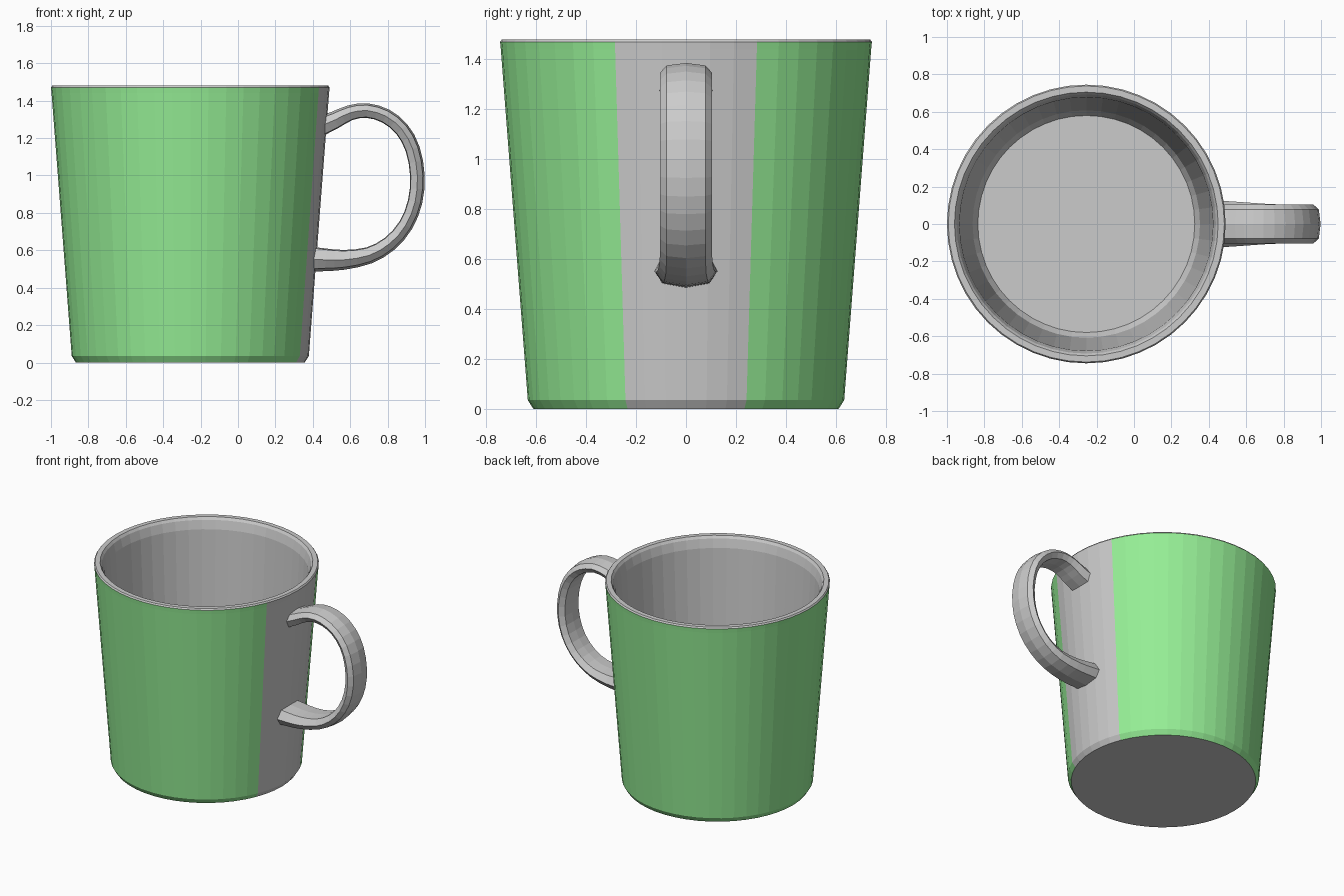
import bpy, bmesh, math
from mathutils import Vector

if "Cube" in bpy.data.objects:
    bpy.data.objects.remove(bpy.data.objects["Cube"])

CX = -0.255      # axis of the cup
SEG = 48         # sides of the cup


def make_object(name, bm, materials=()):
    bmesh.ops.recalc_face_normals(bm, faces=bm.faces)
    mesh = bpy.data.meshes.new(name)
    bm.to_mesh(mesh)
    bm.free()
    for m in materials:
        mesh.materials.append(m)
    obj = bpy.data.objects.new(name, mesh)
    bpy.context.collection.objects.link(obj)
    return obj


def bridge(bm, a, b):
    n = len(a)
    return [bm.faces.new((a[i], a[(i + 1) % n], b[(i + 1) % n], b[i])) for i in range(n)]


# Materials: plain grey slot and the green glaze
grey = bpy.data.materials.new("plain_grey")
green = bpy.data.materials.new("green_glaze")
green.diffuse_color = (0.3, 0.85, 0.3, 1)
green.use_nodes = True
green.node_tree.nodes["Principled BSDF"].inputs["Base Color"].default_value = green.diffuse_color

# Cup: lathed profile (radius, z) from the underside, over the rim, to the inner floor
profile = [(0.612, 0.0), (0.634, 0.035), (0.742, 1.44), (0.745, 1.47), (0.738, 1.48),
           (0.705, 1.48), (0.693, 1.462), (0.678, 1.40), (0.608, 0.12), (0.58, 0.07)]
GLAZED_BANDS = 3
bm = bmesh.new()
rings = []
for r, z in profile:
    rings.append([bm.verts.new((CX + r * math.cos(2 * math.pi * i / SEG),
                                r * math.sin(2 * math.pi * i / SEG), z)) for i in range(SEG)])
for band, (a, b) in enumerate(zip(rings, rings[1:])):
    for i, face in enumerate(bridge(bm, a, b)):
        # bare strip three segments either side of the handle
        if band < GLAZED_BANDS and 3 <= i < SEG - 3:
            face.material_index = 1
bm.faces.new(rings[0])
bm.faces.new(rings[-1])
make_object("cup", bm, (grey, green))

# Handle path: x, z, thickness scale, width scale
keys = [Vector(k) for k in (
    (0.45, 1.265, 1.35, 1.02), (0.52, 1.295, 1.2, 1.0), (0.60, 1.333, 1.05, 1.0),
    (0.69, 1.345, 1, 1), (0.79, 1.315, 1, 1), (0.875, 1.245, 1, 1),
    (0.932, 1.14, 1, 1), (0.957, 1.0, 1, 1), (0.945, 0.86, 1, 1),
    (0.895, 0.735, 1, 1), (0.81, 0.637, 1.05, 1.0), (0.70, 0.575, 1.15, 1.04),
    (0.57, 0.552, 1.35, 1.13), (0.47, 0.552, 1.55, 1.19), (0.40, 0.555, 1.7, 1.21))]
path = []
for i in range(len(keys) - 1):
    p0, p1, p2, p3 = (keys[max(0, min(len(keys) - 1, i + d))] for d in (-1, 0, 1, 2))
    path += [p1, (p1 + p2) * 0.5625 - (p0 + p3) * 0.0625]
path.append(keys[-1])

# Handle cross-section: y across, offset outward from the path
section = [(0, 0.041), (0.078, 0.031), (0.104, 0.002), (0.078, -0.033),
           (0, -0.037), (-0.078, -0.033), (-0.104, 0.002), (-0.078, 0.031)]
bm = bmesh.new()
rings = []
for i, p in enumerate(path):
    t = path[min(i + 1, len(path) - 1)] - path[max(i - 1, 0)]
    normal = Vector((-t[1], t[0])).normalized()
    rings.append([bm.verts.new((p[0] + normal.x * o * p[2], y * p[3],
                                p[1] + normal.y * o * p[2])) for y, o in section])
for a, b in zip(rings, rings[1:]):
    bridge(bm, a, b)
bm.faces.new(rings[0])
bm.faces.new(rings[-1])
make_object("handle", bm)
